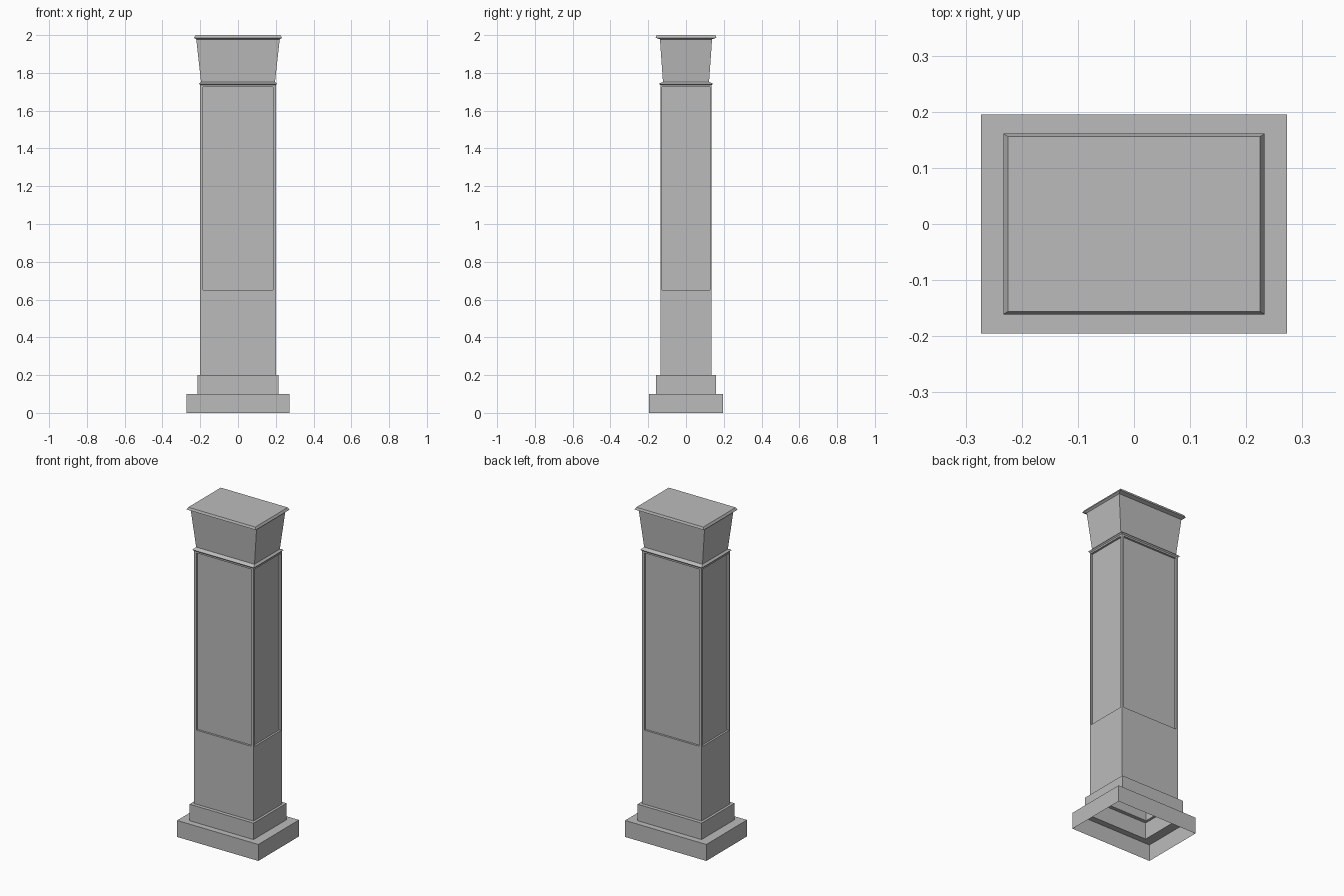
import bpy
import bmesh
from mathutils import Vector

cube = bpy.data.objects.get("Cube")
if cube:
    bpy.data.objects.remove(cube, do_unlink=True)

stone = bpy.data.materials.new("grey_stone")
stone.use_nodes = True
GREY = (0.5, 0.5, 0.5, 1)
stone.diffuse_color = GREY
stone.node_tree.nodes["Principled BSDF"].inputs["Base Color"].default_value = GREY


def loft(bm, profile):
    """Join rectangular rings (half width, half depth, height) with quads."""
    rings = [[bm.verts.new((sx * x, sy * y, z))
              for sx, sy in ((-1, -1), (1, -1), (1, 1), (-1, 1))]
             for x, y, z in profile]
    walls = []
    for low, high in zip(rings, rings[1:]):
        for i in range(4):
            j = (i + 1) % 4
            walls.append(bm.faces.new((low[i], low[j], high[j], high[i])))
    return rings, walls


def finish(bm, name):
    mesh = bpy.data.meshes.new(name)
    bm.to_mesh(mesh)
    bm.free()
    mesh.materials.append(stone)
    obj = bpy.data.objects.new(name, mesh)
    bpy.context.collection.objects.link(obj)


# Stepped foot, hollow and open underneath
bm = bmesh.new()
loft(bm, [(0.273, 0.195, 0), (0.273, 0.195, 0.1), (0.215, 0.158, 0.1),
          (0.215, 0.158, 0.2), (0.2, 0.136, 0.2)])
finish(bm, "stepped_foot")

# Shaft with a sunken panel in the upper part of each side
bm = bmesh.new()
rings, walls = loft(bm, [(0.2, 0.136, 0.2), (0.2, 0.136, 0.64), (0.2, 0.136, 1.735)])
bm.normal_update()
panels = walls[4:]
bmesh.ops.inset_individual(bm, faces=panels, thickness=0.01)
for face in panels:
    normal = face.normal.copy()
    for v in face.verts:
        v.co.z = 0.65 if v.co.z < 1 else 1.725
        if abs(normal.y) > 0.5:
            v.co.x = 0.184 if v.co.x > 0 else -0.184
        else:
            v.co.y = 0.126 if v.co.y > 0 else -0.126
    sunk = bmesh.ops.extrude_discrete_faces(bm, faces=[face])["faces"][0]
    bmesh.ops.translate(bm, verts=sunk.verts, vec=Vector(normal) * -0.012)
finish(bm, "panelled_shaft")

# Collar moulding, flared capital and chamfered top slab
bm = bmesh.new()
rings, walls = loft(bm, [(0.2, 0.136, 1.735), (0.207, 0.143, 1.742),
                         (0.196, 0.122, 1.753), (0.221, 0.138, 1.978),
                         (0.233, 0.161, 1.986), (0.225, 0.156, 2.0)])
bm.faces.new(rings[-1])
finish(bm, "flared_capital")
